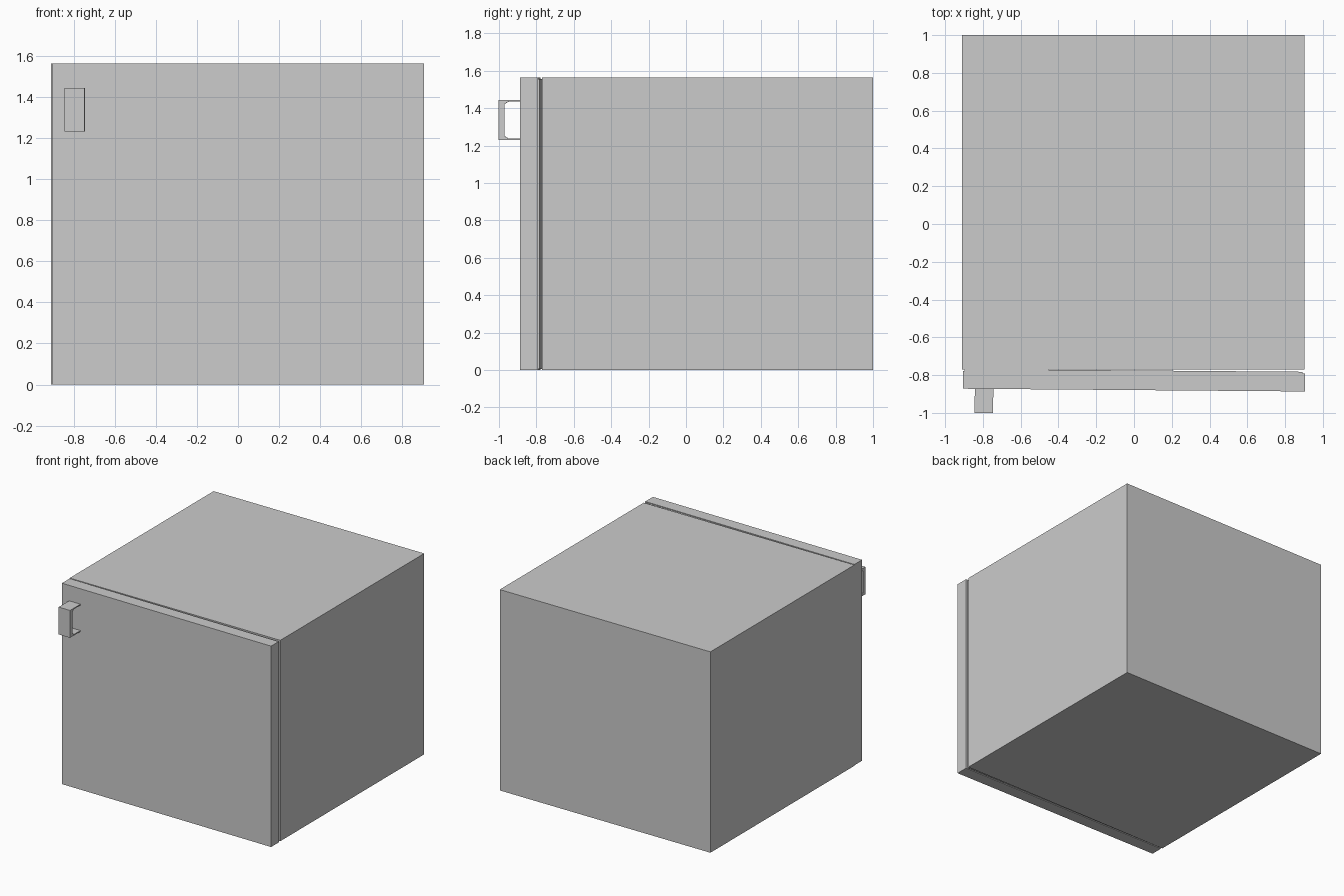
import bpy, bmesh
from mathutils import Matrix, Vector

if "Cube" in bpy.data.objects:
    bpy.data.objects.remove(bpy.data.objects["Cube"])

# Door and its parts swing slightly open about the left edge
PIVOT = Vector((-0.905, -0.775, 0))
SWING = Matrix.Translation(PIVOT) @ Matrix.Rotation(-0.008, 4, 'Z') @ Matrix.Translation(-PIVOT)


def extrude(name, profile, vector, matrix=None):
    """Extrude a closed planar profile along a vector."""
    bm = bmesh.new()
    face = bm.faces.new([bm.verts.new(p) for p in profile])
    geo = bmesh.ops.extrude_face_region(bm, geom=[face], use_keep_orig=True)
    moved = [v for v in geo['geom'] if isinstance(v, bmesh.types.BMVert)]
    bmesh.ops.translate(bm, vec=vector, verts=moved)
    if matrix:
        bm.transform(matrix)
    bmesh.ops.recalc_face_normals(bm, faces=bm.faces)
    mesh = bpy.data.meshes.new(name)
    bm.to_mesh(mesh)
    bm.free()
    obj = bpy.data.objects.new(name, mesh)
    bpy.context.collection.objects.link(obj)
    return obj


def box(name, x0, x1, y0, y1, z0, z1, matrix=None):
    base = [(x0, y0, z0), (x1, y0, z0), (x1, y1, z0), (x0, y1, z0)]
    return extrude(name, base, (0, 0, z1 - z0), matrix)


# Cabinet body
box("cabinet", -0.91, 0.903, -0.77, 1.0, 0, 1.563)

# Door slab
box("door", -0.905, 0.906, -0.872, -0.778, 0, 1.563, SWING)

# Seal between door and cabinet
box("door_seal", -0.898, 0.893, -0.78, -0.768, 0.006, 1.557, SWING)

# Handle: C-shaped side profile with chamfered inner corners
z0, z1, back, front, grip = 1.23, 1.443, -0.871, -1.0, -0.969
profile = [(back, z0), (front, z0), (front, z1), (back, z1),
           (back, z1 - 0.008), (grip + 0.02, z1 - 0.008), (grip, z1 - 0.022),
           (grip, z0 + 0.022), (grip + 0.02, z0 + 0.008), (back, z0 + 0.008)]
extrude("handle", [(-0.842, y, z) for y, z in profile], (0.098, 0, 0), SWING)
